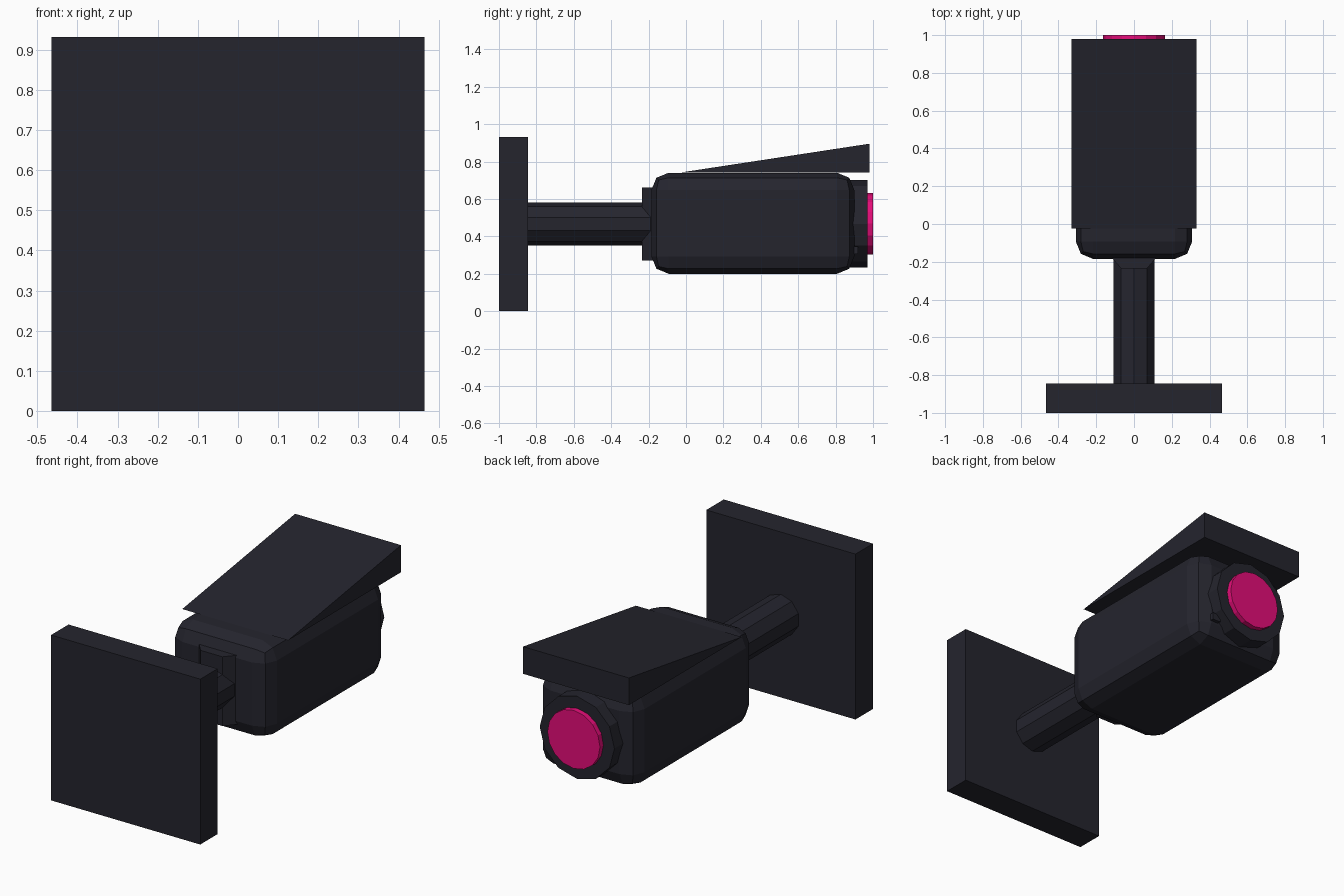
import bpy, bmesh, math
from mathutils import Matrix

if "Cube" in bpy.data.objects:
    bpy.data.objects.remove(bpy.data.objects["Cube"])


def material(name, rgb):
    m = bpy.data.materials.new(name)
    m.diffuse_color = (*rgb, 1)
    m.use_nodes = True
    m.node_tree.nodes["Principled BSDF"].inputs["Base Color"].default_value = m.diffuse_color
    return m


DARK = material("dark charcoal", (0.018, 0.018, 0.027))
PINK = material("magenta lens", (0.78, 0.004, 0.19))


def finish(name, bm, mat):
    bmesh.ops.recalc_face_normals(bm, faces=bm.faces[:])
    me = bpy.data.meshes.new(name)
    bm.to_mesh(me)
    bm.free()
    me.materials.append(mat)
    ob = bpy.data.objects.new(name, me)
    bpy.context.collection.objects.link(ob)
    return ob


def box(name, lo, hi, bevel=0.0):
    bm = bmesh.new()
    size = [h - l for l, h in zip(lo, hi)]
    mid = [(h + l) / 2 for l, h in zip(lo, hi)]
    bmesh.ops.create_cube(bm, size=1, matrix=Matrix.Translation(mid) @ Matrix.Diagonal((*size, 1)))
    if bevel:
        bmesh.ops.bevel(bm, geom=bm.edges[:], offset=bevel, segments=2,
                        profile=0.5, affect='EDGES', clamp_overlap=True)
    return finish(name, bm, DARK)


def rod(name, sides, r, y0, y1, z, mat):
    """Cylinder along y with a vertex pointing up."""
    bm = bmesh.new()
    ring = [bm.verts.new((r * math.sin(2 * math.pi * i / sides), y0,
                          z + r * math.cos(2 * math.pi * i / sides))) for i in range(sides)]
    extrude(bm, ring, (0, y1 - y0, 0))
    return finish(name, bm, mat)


def extrude(bm, ring, vec):
    face = bm.faces.new(ring)
    out = bmesh.ops.extrude_face_region(bm, geom=[face], use_keep_orig=True)
    verts = [g for g in out["geom"] if isinstance(g, bmesh.types.BMVert)]
    bmesh.ops.translate(bm, verts=verts, vec=vec)


def prism(name, points, vec):
    bm = bmesh.new()
    extrude(bm, [bm.verts.new(p) for p in points], vec)
    return finish(name, bm, DARK)


# Wall mount and arm
box("wall_plate", (-0.465, -1, 0), (0.465, -0.845, 0.932))
rod("arm", 10, 0.115, -0.86, -0.17, 0.466, DARK)

# Tapered bracket joining the arm to the housing
prism("arm_bracket", [(-0.068, -0.236, 0.27), (0.068, -0.236, 0.27),
                      (0.13, -0.165, 0.27), (-0.13, -0.165, 0.27)], (0, 0, 0.39))

# Camera housing with rounded edges
box("housing", (-0.308, -0.185, 0.2), (0.308, 0.9, 0.74), 0.092)

# Sloping sun visor
prism("sun_visor", [(-0.33, -0.025, 0.742), (-0.33, 0.98, 0.742),
                    (-0.33, 0.98, 0.895)], (0.66, 0, 0))

# Lens assembly and small sensor block
rod("lens_ring", 12, 0.233, 0.84, 0.97, 0.467, DARK)
rod("lens", 16, 0.164, 0.96, 1.0, 0.468, PINK)
box("sensor_block", (0.17, 0.86, 0.305), (0.22, 0.92, 0.345))
